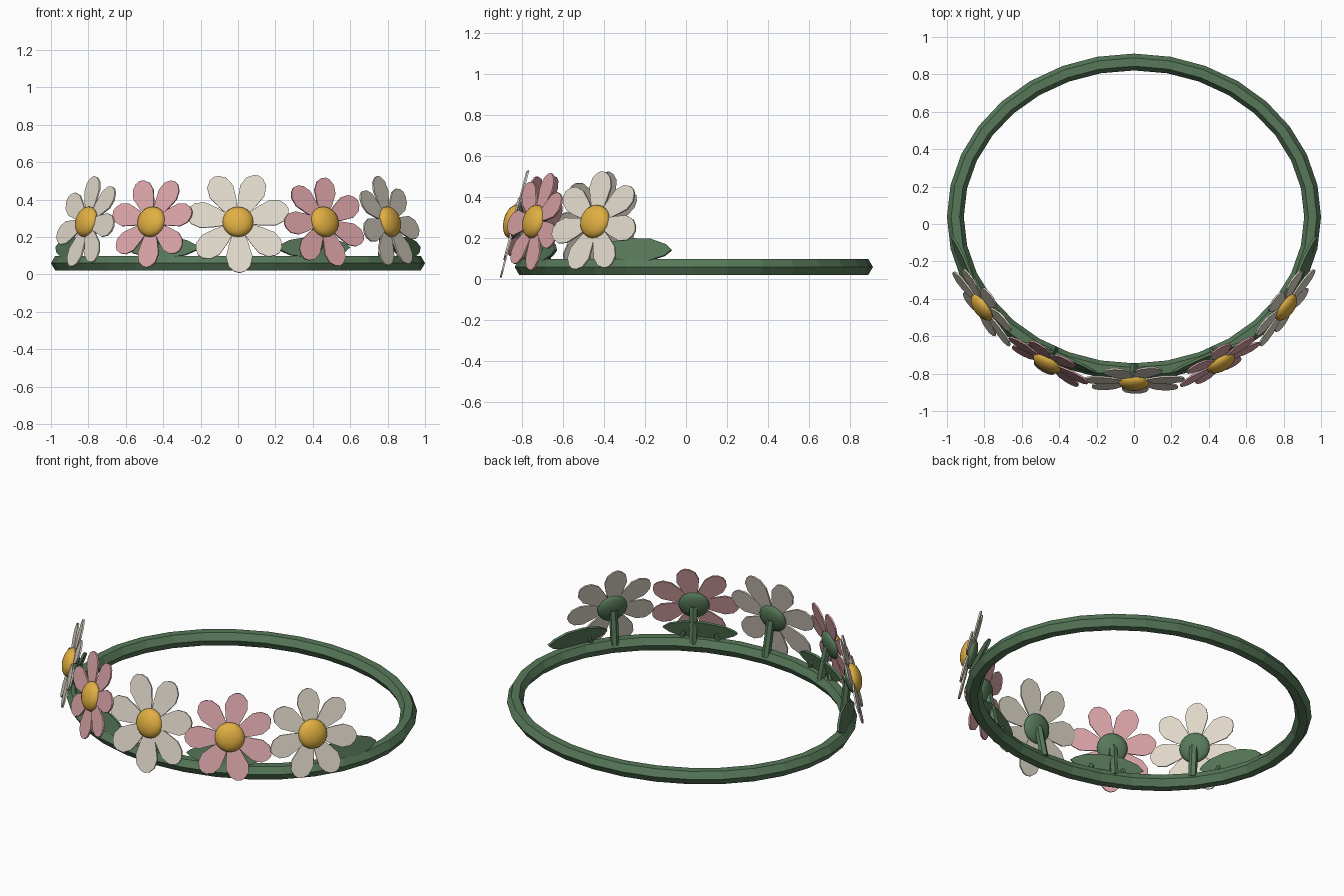
import bpy, bmesh, math
from mathutils import Matrix, Vector

if "Cube" in bpy.data.objects:
    bpy.data.objects.remove(bpy.data.objects["Cube"])


def mat(name, col):
    m = bpy.data.materials.new(name)
    m.diffuse_color = (*col, 1)
    m.use_nodes = True
    m.node_tree.nodes["Principled BSDF"].inputs["Base Color"].default_value = m.diffuse_color
    return m


GREEN = mat("leaf_green", (0.095, 0.19, 0.10))
CREAM = mat("cream", (0.76, 0.70, 0.60))
PINK = mat("pink", (0.72, 0.38, 0.40))
YELLOW = mat("yellow", (0.75, 0.43, 0.055))


def finish(name, bm, material, matrix=None, smooth=False):
    bmesh.ops.recalc_face_normals(bm, faces=bm.faces)
    me = bpy.data.meshes.new(name)
    if matrix is not None:
        bm.transform(matrix)
    for f in bm.faces:
        f.smooth = smooth
    bm.to_mesh(me)
    bm.free()
    me.materials.append(material)
    ob = bpy.data.objects.new(name, me)
    bpy.context.collection.objects.link(ob)
    return ob


def slab(bm, pts, z, thick, matrix=Matrix()):
    """Extruded flat outline, centred on height z."""
    lo = [bm.verts.new(matrix @ Vector((x, y, z - thick / 2))) for x, y in pts]
    hi = [bm.verts.new(matrix @ Vector((x, y, z + thick / 2))) for x, y in pts]
    bm.faces.new(lo[::-1])
    bm.faces.new(hi)
    n = len(pts)
    for i in range(n):
        j = (i + 1) % n
        bm.faces.new((lo[i], lo[j], hi[j], hi[i]))


def rod(name, a, b, r, sides=6):
    a, b = Vector(a), Vector(b)
    bm = bmesh.new()
    bmesh.ops.create_cone(bm, cap_ends=True, segments=sides, radius1=r,
                          radius2=r, depth=(b - a).length)
    q = (b - a).to_track_quat('Z', 'Y').to_matrix().to_4x4()
    return finish(name, bm, GREEN, Matrix.Translation((a + b) / 2) @ q)


def frame(origin, az, tilt):
    """Local x runs sideways, y up, z outward; leaning back by tilt."""
    h = Vector((math.sin(az), -math.cos(az), 0))
    up = Vector((0, 0, 1))
    x = Vector((math.cos(az), math.sin(az), 0))
    n = h * math.cos(tilt) + up * math.sin(tilt)
    y = up * math.cos(tilt) - h * math.sin(tilt)
    m = Matrix((x, y, n)).transposed().to_4x4()
    return Matrix.Translation(origin) @ m


# Ring: hexagonal tube swept round an ellipse
RX, RY, CY, RZ, TUBE = 0.955, 0.828, 0.038, 0.06, 0.045
bm = bmesh.new()
N = 32
loops = []
for i in range(N):
    t = 2 * math.pi * i / N
    loops.append([])
    for k in range(6):
        p = math.pi * k / 3
        d = TUBE * math.cos(p)
        loops[-1].append(bm.verts.new(((RX + d) * math.cos(t),
                                       CY + (RY + d) * math.sin(t),
                                       RZ + TUBE * math.sin(p))))
for i in range(N):
    a, b = loops[i], loops[(i + 1) % N]
    for k in range(6):
        l = (k + 1) % 6
        bm.faces.new((a[k], b[k], b[l], a[l]))
finish("ring_band", bm, GREEN)

# Flowers: petals, yellow dome, green cup behind, stem to the ring
PETAL = [(0.15, 0.022), (0.42, 0.048), (0.68, 0.066), (0.87, 0.054), (0.97, 0.026)]
TILT = math.radians(14.5)


def flower(name, x, y, az, size, roll, material):
    m = frame((x, y, 0.28), math.radians(az), TILT)
    bm = bmesh.new()
    outline = ([(u * size, -w * size / 0.26) for u, w in PETAL] + [(size, 0)]
               + [(u * size, w * size / 0.26) for u, w in reversed(PETAL)])
    for i in range(7):
        ang = math.radians(roll) + 2 * math.pi * i / 7
        slab(bm, outline, 0.005 * (i % 3 - 1), 0.009, Matrix.Rotation(ang, 4, 'Z'))
    finish(name + "_petals", bm, material, m)
    for part, z, r, depth, colour in (("_centre", 0.006, 0.083, 0.045, YELLOW),
                                      ("_cup", -0.008, 0.085, 0.032, GREEN)):
        bm = bmesh.new()
        bmesh.ops.create_uvsphere(bm, u_segments=20, v_segments=12, radius=1)
        s = Matrix.Translation((0, 0, z)) @ Matrix.Diagonal((r, r, depth, 1))
        finish(name + part, bm, colour, m @ s, smooth=True)
    # Stem foot sits on the inner top edge of the ring
    t = math.atan2((y - CY) / RY, x / RX)
    foot = ((RX - 0.025) * math.cos(t), CY + (RY - 0.025) * math.sin(t), 0.07)
    rod(name + "_stem", foot, m @ Vector((0, 0, -0.028)), 0.024)


flower("middle_flower", 0, -0.838, 0, 0.28, -88, CREAM)
flower("left_pink_flower", -0.46, -0.735, -30, 0.25, -90, PINK)
flower("right_pink_flower", 0.46, -0.735, 30, 0.25, -75, PINK)
flower("left_side_flower", -0.805, -0.44, -54, 0.256, 97, CREAM)
flower("right_side_flower", 0.805, -0.44, 54, 0.256, 92, CREAM)

# Leaves: flat pointed blades along the ring, with short stalks
BLADE = [(-1, 0), (-0.82, 0.5), (-0.4, 0.95), (0.15, 1), (0.65, 0.7), (0.9, 0.3)]
for side, label in ((-1, "left"), (1, "right")):
    for part, deg, half, stalks in (("end_leaf", -20, 0.19, (0.09,)),
                                    ("inner_leaf", -65, 0.21, (-0.11, 0.11))):
        t = math.radians(deg)
        x, y = RX * math.cos(t), CY + RY * math.sin(t)
        az = math.atan2(math.cos(t) / RX, -math.sin(t) / RY)
        m = frame((side * x, y, 0.143), side * az, math.radians(15))
        pts = [(u * half, v * 0.058) for u, v in BLADE] + [(half, 0)]
        pts += [(u * half, -v * 0.058) for u, v in reversed(BLADE[1:])]
        bm = bmesh.new()
        slab(bm, [(-side * u, v) for u, v in pts], 0, 0.014)
        finish(label + "_" + part, bm, GREEN, m)
        for i, s in enumerate(stalks):
            rod(f"{label}_{part}_stalk_{i + 1}",
                m @ Vector((-side * s, -0.06, -0.02)),
                m @ Vector((-side * s * 0.8, -0.01, -0.008)), 0.013)
